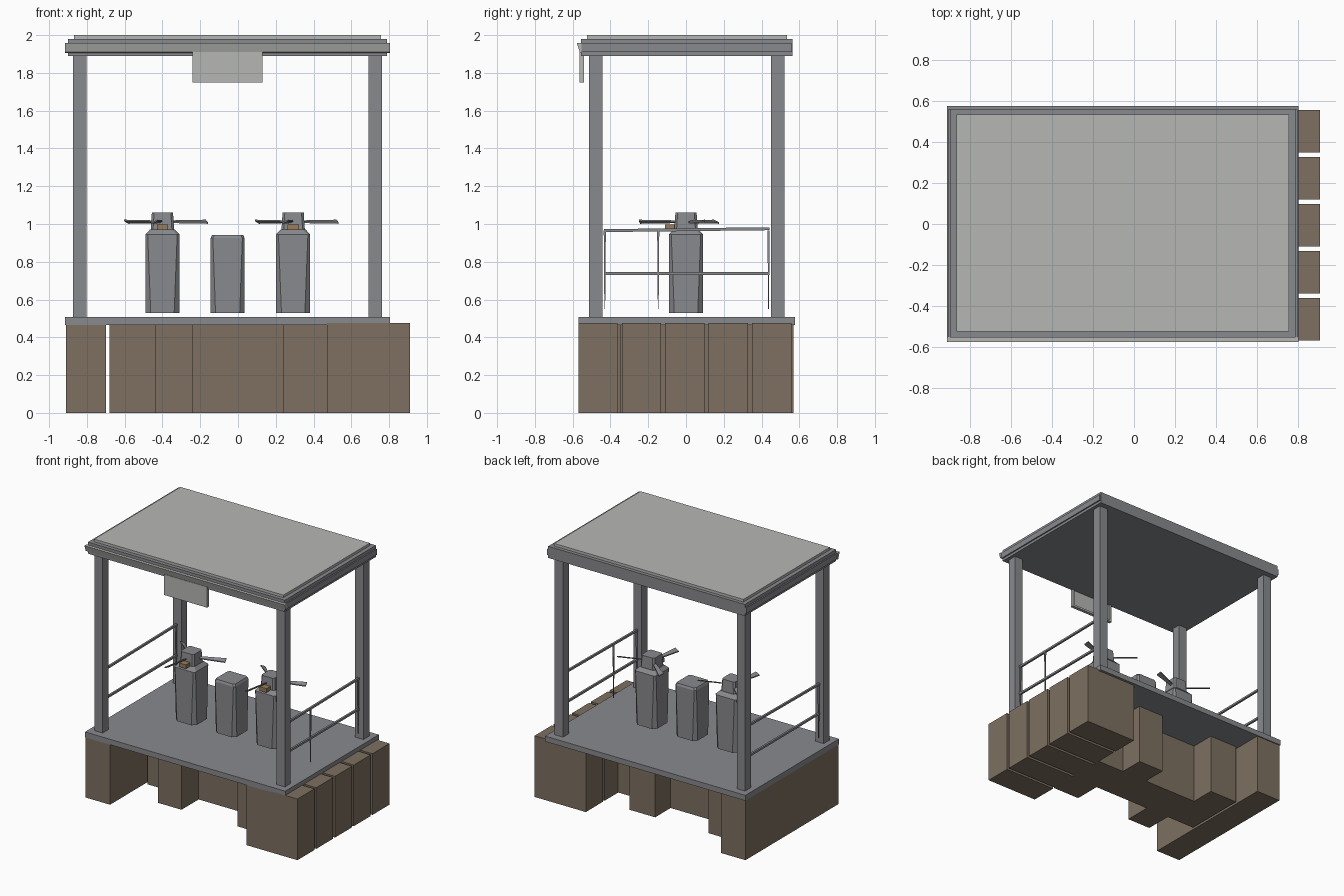
import bpy, bmesh, math
from mathutils import Vector, Matrix

if "Cube" in bpy.data.objects:
    bpy.data.objects.remove(bpy.data.objects["Cube"])


def material(name, r, g, b):
    m = bpy.data.materials.new(name)
    m.use_nodes = True
    m.diffuse_color = (r, g, b, 1)
    m.node_tree.nodes["Principled BSDF"].inputs["Base Color"].default_value = (r, g, b, 1)
    return m


GREY = material("steel grey", 0.25, 0.253, 0.27)
LIGHT = material("light grey", 0.47, 0.47, 0.455)
BROWN = material("timber brown", 0.205, 0.16, 0.118)
TAN = material("tan", 0.32, 0.2, 0.1)


def finish(name, bm, mat):
    bmesh.ops.recalc_face_normals(bm, faces=bm.faces)
    mesh = bpy.data.meshes.new(name)
    bm.to_mesh(mesh)
    bm.free()
    mesh.materials.append(mat)
    ob = bpy.data.objects.new(name, mesh)
    bpy.context.scene.collection.objects.link(ob)
    return ob


def box(name, mat, x, y, z):
    """Box from (low, high) ranges on each axis."""
    bm = bmesh.new()
    bmesh.ops.create_cube(bm, size=1)
    for v in bm.verts:
        v.co = Vector([(a + b) / 2 + c * (b - a) for (a, b), c in zip((x, y, z), v.co)])
    return finish(name, bm, mat)


def hull(name, mat, points):
    bm = bmesh.new()
    for p in points:
        bm.verts.new(p)
    bmesh.ops.convex_hull(bm, input=bm.verts)
    bmesh.ops.dissolve_limit(bm, angle_limit=0.01, verts=bm.verts, edges=bm.edges)
    return finish(name, bm, mat)


def ring(cx, half, cut, z):
    """Square section with cut corners."""
    k = half - cut
    return [(cx + sx * a, sy * b, z) for a, b in ((half, k), (k, half))
            for sx in (-1, 1) for sy in (-1, 1)]


def bar(name, mat, a, b, r0, r1):
    """Four-sided rod from a to b, tapering from r0 to r1."""
    a, b = Vector(a), Vector(b)
    d = b - a
    bm = bmesh.new()
    bmesh.ops.create_cone(bm, cap_ends=True, segments=4, radius1=r0, radius2=r1, depth=d.length)
    turn = d.to_track_quat('Z', 'Y').to_matrix().to_4x4() @ Matrix.Rotation(math.pi / 4, 4, 'Z')
    bm.transform(Matrix.Translation((a + b) / 2) @ turn)
    return finish(name, bm, mat)


# Timber base: step blocks, side block, central beam and staggered supports
Z = (0, 0.475)
for i in range(5):
    y = -0.57 + 0.23 * i
    box(f"step_block_{i + 1}", BROWN, (0.47, 0.91), (y, y + 0.208), Z)
box("side_block", BROWN, (-0.91, -0.70), (-0.57, 0.57), (0, 0.466))
box("central_beam", BROWN, (-0.68, 0.47), (-0.14, 0.16), (0, 0.466))
for i, (x0, x1, side) in enumerate(((-0.68, -0.44, 1), (0.02, 0.24, 1),
                                    (-0.44, -0.24, -1), (0.24, 0.47, -1))):
    box(f"support_block_{i + 1}", BROWN, (x0, x1), sorted((side * 0.13, side * 0.35)), (0, 0.466))

# Platform and posts
box("platform", GREY, (-0.915, 0.805), (-0.57, 0.578), (0.466, 0.508))
for sx, px in (("right", -0.873), ("left", 0.692)):
    for sy, py in (("front", -0.514), ("back", 0.45)):
        box(f"{sy}_{sx}_post", GREY, (px, px + 0.071), (py, py + 0.071), (0.508, 1.892))

# Roof slab, top panel and sloped front trim
box("roof_slab", GREY, (-0.9, 0.79), (-0.555, 0.563), (1.89, 1.98))
box("roof_side_band", GREY, (-0.91, 0.80), (-0.553, 0.56), (1.91, 1.955))
box("roof_panel", LIGHT, (-0.868, 0.758), (-0.525, 0.535), (1.975, 2.0))
hull("front_trim", LIGHT, [(x, y, z) for x in (-0.915, 0.805)
     for y, z in ((-0.553, 1.905), (-0.562, 1.91), (-0.578, 1.957), (-0.553, 1.957))])

# Hanging sign board with a raised rim on the back
box("sign_board", LIGHT, (-0.24, 0.13), (-0.565, -0.55), (1.75, 1.91))
for n, x, z in (("left_rim", (0.115, 0.13), (1.75, 1.89)),
                ("right_rim", (-0.24, -0.225), (1.75, 1.89)),
                ("lower_rim", (-0.225, 0.115), (1.75, 1.765))):
    box(f"sign_{n}", LIGHT, x, (-0.55, -0.54), z)

# Side railings
for side, x in (("left", 0.725), ("right", -0.838)):
    bar(f"{side}_top_rail", GREY, (x, -0.435, 0.965), (x, 0.443, 0.975), 0.011, 0.011)
    bar(f"{side}_middle_rail", GREY, (x, -0.435, 0.738), (x, 0.443, 0.738), 0.011, 0.011)
    for i, y in enumerate((-0.43, 0.437, -0.147)):
        if i < 2 or side == "left":
            bar(f"{side}_rail_upright_{i + 1}", GREY, (x, y, 0.55), (x, y, 0.965), 0.003, 0.008)

# Pedestals; the outer two carry a head with three blades
hull("middle_pedestal", GREY, ring(-0.055, 0.09, 0.026, 0.53) + ring(-0.055, 0.09, 0.012, 0.925)
     + ring(-0.055, 0.083, 0.014, 0.942))
for side, cx in (("right", -0.4), ("left", 0.292)):
    hull(f"{side}_pedestal", GREY, ring(cx, 0.09, 0.028, 0.53) + ring(cx, 0.09, 0.012, 0.945)
         + ring(cx, 0.065, 0.015, 0.972))
    hull(f"{side}_head", GREY, ring(cx, 0.062, 0.012, 0.968) + ring(cx, 0.056, 0.012, 1.062))
    box(f"{side}_latch", TAN, (cx - 0.03, cx + 0.03), (-0.11, -0.055), (0.968, 0.998))
    for i in range(3):
        a = math.radians(20 + 120 * i)
        out, across = Vector((math.cos(a), math.sin(a), 0)), Vector((-math.sin(a), math.cos(a), 0))
        hub = Vector((cx, 0, 1.012))
        hull(f"{side}_blade_{i + 1}", GREY,
             [hub + out * r + across * s * w + Vector((0, 0, s * w * 0.4 + t))
              for r, w in ((0.04, 0.008), (0.25, 0.017)) for s in (-1, 1) for t in (-0.004, 0.004)])
